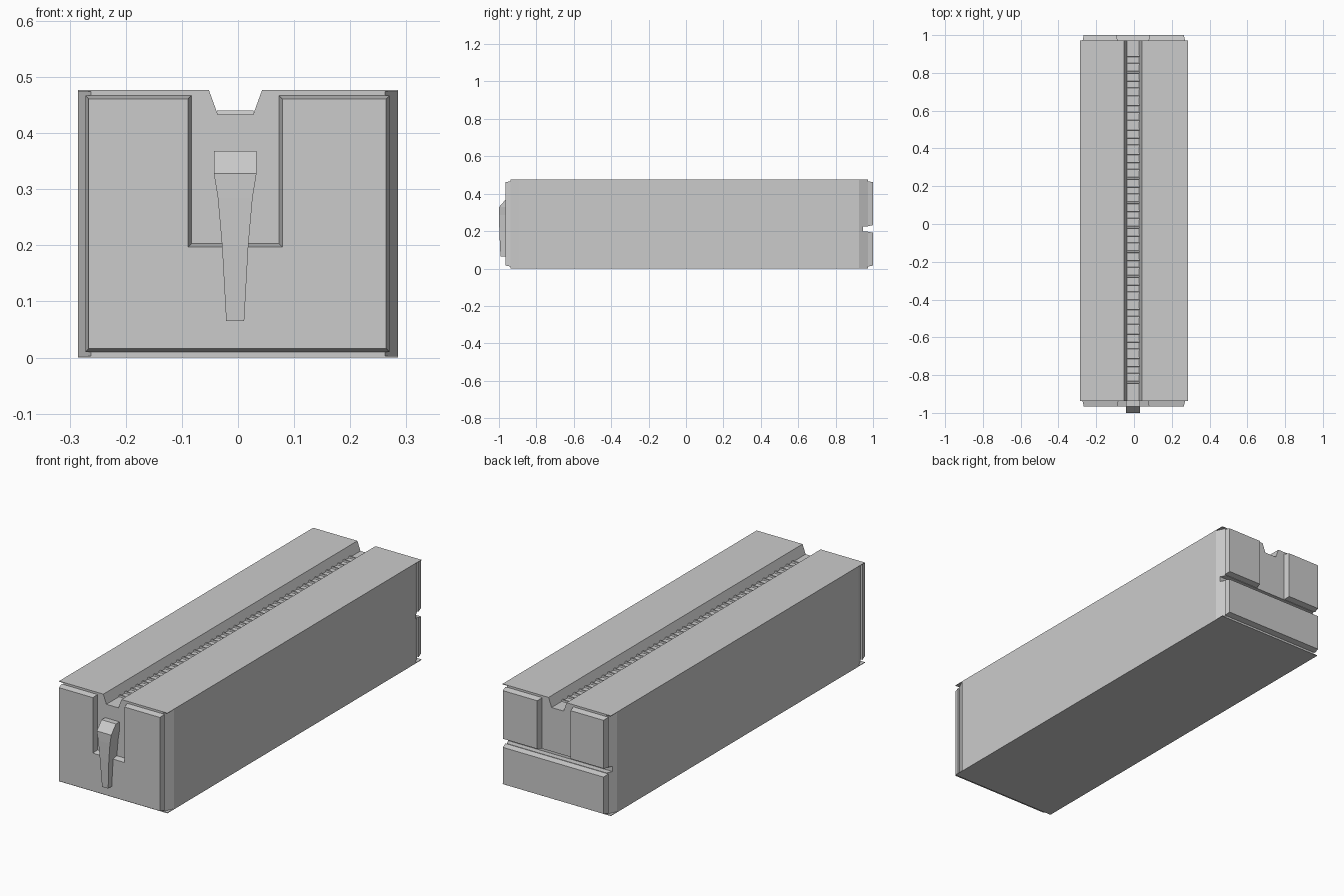
import bpy, bmesh
from mathutils import Vector

if "Cube" in bpy.data.objects:
    bpy.data.objects.remove(bpy.data.objects["Cube"])


def loft(name, rings):
    """Closed solid through matching rings of 3D points."""
    bm = bmesh.new()
    rows = [[bm.verts.new(p) for p in r] for r in rings]
    n = len(rows[0])
    for a, b in zip(rows, rows[1:]):
        for i in range(n):
            j = (i + 1) % n
            bm.faces.new((a[i], a[j], b[j], b[i]))
    bm.faces.new(rows[0])
    bm.faces.new(rows[-1])
    bmesh.ops.recalc_face_normals(bm, faces=bm.faces)
    me = bpy.data.meshes.new(name)
    bm.to_mesh(me)
    bm.free()
    ob = bpy.data.objects.new(name, me)
    bpy.context.collection.objects.link(ob)
    return ob


def inset(pts, d):
    """Mitred inward offset of a counter-clockwise outline."""
    out = []
    for i, p in enumerate(pts):
        p = Vector(p)
        a = (p - Vector(pts[i - 1])).normalized()
        b = (Vector(pts[(i + 1) % len(pts)]) - p).normalized()
        na, nb = Vector((-a.y, a.x)), Vector((-b.y, b.x))
        out.append(p + (na + nb) * d / (1 + na.dot(nb)))
    return out


def panel(name, pts, y0, y1, d=0.006):
    """Raised panel with sloping edges."""
    return loft(name, [[(x, y0, z) for x, z in pts],
                       [(x, y1, z) for x, z in inset(pts, d)]])


def rect(x0, x1, z0, z1):
    return [(x0, z0), (x1, z0), (x1, z1), (x0, z1)]


H, W, N = 0.477, 0.285, 0.262   # height, half width, narrowed end half width
FRONT, BACK = -0.938, 0.972


def section(y, w):
    return [(x, y, z) for x, z in [(-w, 0), (w, 0), (w, H), (0.043, H), (0.027, 0.433),
                                   (-0.036, 0.433), (-0.052, H), (-w, H)]]


# Long body with a top channel and narrowed ends
body = loft("body", [section(FRONT, N), section(-0.89, W),
                     section(0.925, W), section(BACK, N)])

# Horizontal slot across the back
cutter = loft("slot_cutter", [[(x, y, z) for x, z in rect(-0.4, 0.4, 0.199, 0.224)]
                              for y in (0.945, 1.1)])
cutter.hide_render = True
mod = body.modifiers.new("slot", 'BOOLEAN')
mod.operation, mod.solver, mod.object = 'DIFFERENCE', 'EXACT', cutter
bpy.context.view_layer.objects.active = body
bpy.ops.object.modifier_apply(modifier=mod.name)
bpy.data.objects.remove(cutter)

# Thin corner lips closing the narrowed ends at top and bottom
for s in (-1, 1):
    for ya, yb in ((-0.89, FRONT), (0.925, BACK)):
        for z in (0, H - 0.003):
            tri = [(s * W, ya), (s * W, yb), (s * N, yb)]
            loft("corner_lip", [[(x, y, h) for x, y in tri] for h in (z, z + 0.003)])

# Front U-shaped panel
XL, XR, CL, CR, ZB, ZT = -0.272, 0.27, -0.087, 0.077, 0.01, 0.467
panel("front_panel", [(XL, ZB), (XR, ZB), (XR, ZT), (CR - 0.004, ZT), (CR - 0.004, 0.203),
                      (CL + 0.004, 0.203), (CL + 0.004, ZT), (XL, ZT)], FRONT, -0.965)

# Back panels: two upper, one lower
panel("back_panel_left", rect(XL, CL, 0.226, ZT), BACK, 1.0)
panel("back_panel_right", rect(CR, XR, 0.226, ZT), BACK, 1.0)
panel("back_panel_lower", rect(XL, XR, ZB, 0.197), BACK, 1.0)

# Tapered front lever
C = -0.005
loft("front_lever", [[(C - w, -0.93, z), (C + w, -0.93, z), (C + w, y, z), (C - w, y, z)]
                     for z, w, y in ((0.368, 0.038, -0.965), (0.328, 0.038, -1.0),
                                     (0.285, 0.031, -1.0), (0.2, 0.0235, -0.998),
                                     (0.065, 0.016, -0.992))])

# Row of low bars along the channel floor
for i in range(41):
    y = 0.89 - i * 0.0432
    loft("channel_bar", [[(x, y - 0.006, 0.431), (x, y + 0.006, 0.431),
                          (x, y + 0.004, 0.44), (x, y - 0.004, 0.44)]
                         for x in (-0.037, 0.028)])
